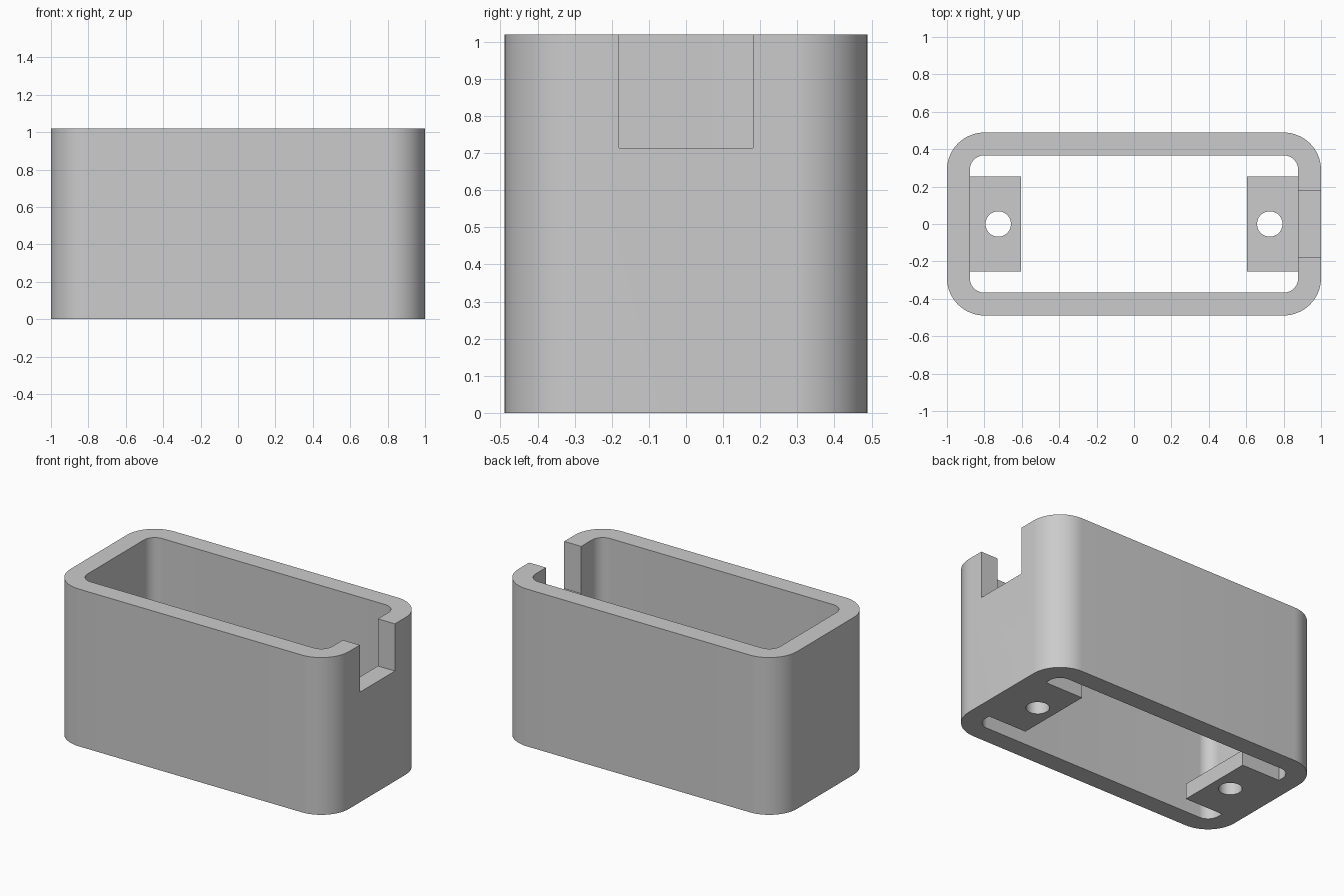
import bpy, bmesh, math

if "Cube" in bpy.data.objects:
    bpy.data.objects.remove(bpy.data.objects["Cube"], do_unlink=True)

LENGTH, DEPTH, HEIGHT = 2.0, 0.978, 1.02
WALL, RADIUS = 0.122, 0.2
TAB_EDGE, TAB_WIDTH, TAB_HEIGHT = 0.605, 0.51, 0.1
HOLE_X, HOLE_RADIUS = 0.726, 0.068
NOTCH_WIDTH, NOTCH_FLOOR = 0.36, 0.714

grey = bpy.data.materials.new("light grey")
grey.use_nodes = True
grey.diffuse_color = (0.6, 0.6, 0.6, 1)
grey.node_tree.nodes["Principled BSDF"].inputs["Base Color"].default_value = (0.6, 0.6, 0.6, 1)


def arc(cx, cy, radius, start, sweep, steps):
    angles = [start + sweep * i / steps for i in range(steps + 1)]
    return [(cx + radius * math.cos(a), cy + radius * math.sin(a)) for a in angles]


def rounded_rectangle(length, depth, radius):
    points = []
    for i, (sx, sy) in enumerate([(1, 1), (-1, 1), (-1, -1), (1, -1)]):
        points += arc(sx * (length / 2 - radius), sy * (depth / 2 - radius),
                      radius, i * math.pi / 2, math.pi / 2, 16)
    return points


def rectangle(x0, x1, width):
    h = width / 2
    return [(x0, -h), (x1, -h), (x1, h), (x0, h)]


def prism(name, outline, z0, z1):
    """Extrude a closed outline straight up."""
    bm = bmesh.new()
    base = bm.faces.new([bm.verts.new((x, y, z0)) for x, y in outline])
    top = bmesh.ops.extrude_face_region(bm, geom=[base], use_keep_orig=True)["geom"]
    for v in top:
        if isinstance(v, bmesh.types.BMVert):
            v.co.z = z1
    bmesh.ops.recalc_face_normals(bm, faces=bm.faces)
    mesh = bpy.data.meshes.new(name)
    bm.to_mesh(mesh)
    bm.free()
    mesh.materials.append(grey)
    obj = bpy.data.objects.new(name, mesh)
    bpy.context.collection.objects.link(obj)
    return obj


def activate(obj):
    bpy.ops.object.select_all(action="DESELECT")
    obj.select_set(True)
    bpy.context.view_layer.objects.active = obj


def cut(obj, cutter):
    """Subtract the cutter and throw it away."""
    cutter.hide_render = True
    mod = obj.modifiers.new("cut", "BOOLEAN")
    mod.operation, mod.solver, mod.object = "DIFFERENCE", "EXACT", cutter
    activate(obj)
    bpy.ops.object.modifier_apply(modifier=mod.name)
    bpy.data.objects.remove(cutter, do_unlink=True)


def smooth(obj):
    activate(obj)
    bpy.ops.object.shade_smooth_by_angle(angle=math.radians(30))


# Open rounded sleeve
body = prism("housing_wall", rounded_rectangle(LENGTH, DEPTH, RADIUS), 0, HEIGHT)
cut(body, prism("cavity_cutter", rounded_rectangle(
    LENGTH - 2 * WALL, DEPTH - 2 * WALL, RADIUS - WALL), -0.1, HEIGHT + 0.1))

# Notch in the top of the left end wall
cut(body, prism("notch_cutter", rectangle(0.8, 1.1, NOTCH_WIDTH), NOTCH_FLOOR, HEIGHT + 0.1))
smooth(body)

# Drilled mounting tabs, flush with the bottom
for side, s in (("left", 1), ("right", -1)):
    x0, x1 = sorted((s * TAB_EDGE, s * (LENGTH / 2 - WALL)))
    tab = prism(side + "_mounting_tab", rectangle(x0, x1, TAB_WIDTH), 0, TAB_HEIGHT)
    hole = arc(s * HOLE_X, 0, HOLE_RADIUS, 0, 2 * math.pi, 48)[:-1]
    cut(tab, prism("hole_cutter", hole, -0.1, TAB_HEIGHT + 0.1))
    smooth(tab)
